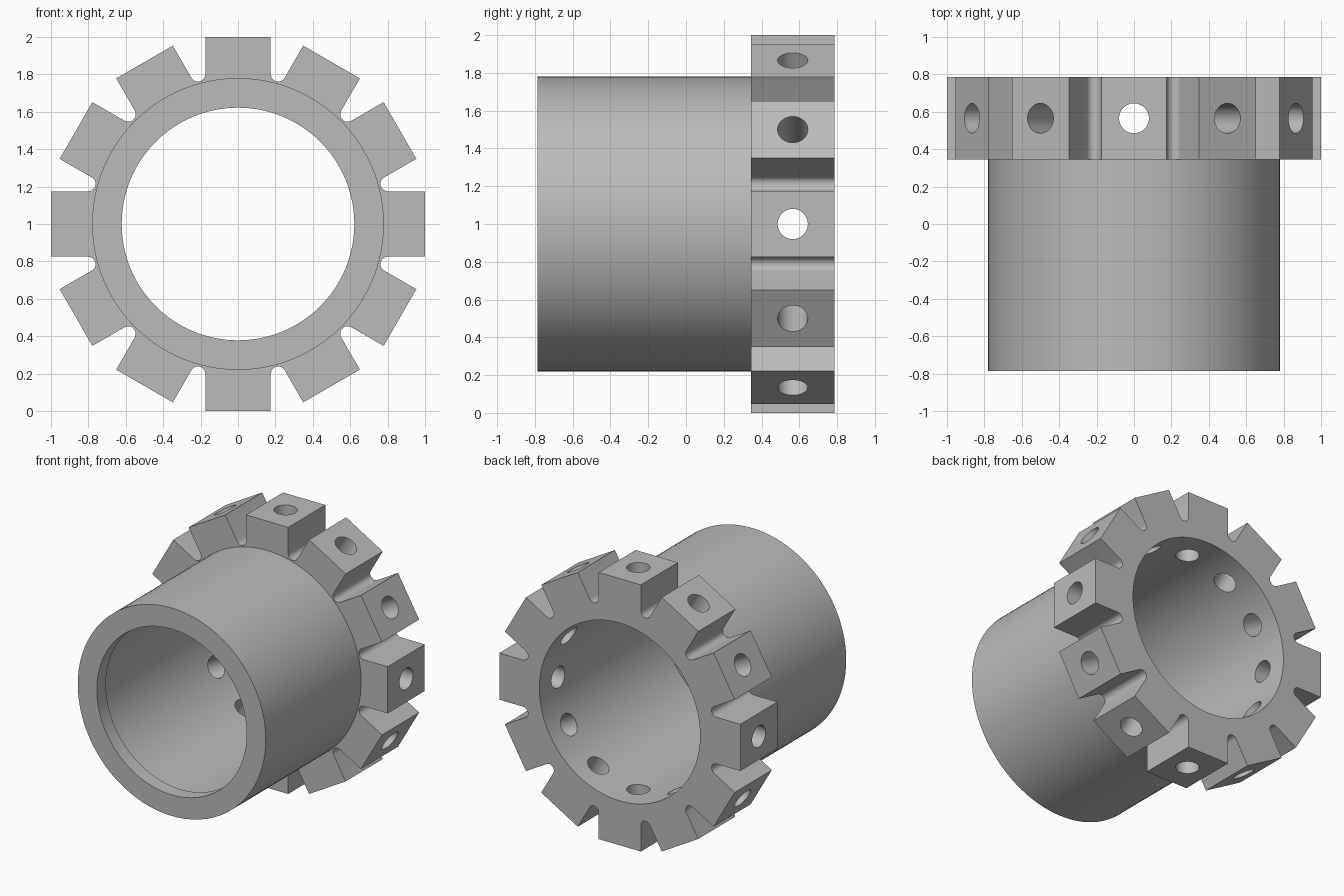
import bpy, bmesh
from math import sin, cos, tan, pi, radians
from mathutils import Matrix, Vector

cube = bpy.data.objects.get("Cube")
if cube:
    bpy.data.objects.remove(cube)

CENTRE = Vector((0, 0, 1))
TEETH = 12
BORE, LIP, TUBE = 0.667, 0.622, 0.78
FRONT, SHOULDER, BACK = -0.785, 0.345, 0.785
HALF_TOOTH = 0.175
HOLE = 0.08
SIDES = 96

metal = bpy.data.materials.new("plain grey")
metal.use_nodes = True
grey = (0.5, 0.5, 0.5, 1)
metal.diffuse_color = grey
metal.node_tree.nodes["Principled BSDF"].inputs["Base Color"].default_value = grey


def make_object(name, bm):
    bmesh.ops.recalc_face_normals(bm, faces=bm.faces)
    mesh = bpy.data.meshes.new(name)
    bm.to_mesh(mesh)
    bm.free()
    mesh.materials.append(metal)
    obj = bpy.data.objects.new(name, mesh)
    obj.location = CENTRE
    bpy.context.collection.objects.link(obj)
    return obj


def activate(obj):
    bpy.ops.object.select_all(action='DESELECT')
    obj.select_set(True)
    bpy.context.view_layer.objects.active = obj


def ring_edges(bm, points, y):
    verts = [bm.verts.new((x, y, z)) for x, z in points]
    return [bm.edges.new((a, b)) for a, b in zip(verts, verts[1:] + verts[:1])]


def polar(r, a):
    return Vector((r * sin(a), r * cos(a)))


# Tube: lathed wall with a narrower lip at the front, open where it meets the flange
bm = bmesh.new()
profile = [(BORE, SHOULDER), (BORE, FRONT + 0.107), (LIP, FRONT + 0.107),
           (LIP, FRONT), (TUBE, FRONT), (TUBE, SHOULDER)]
verts = [bm.verts.new((r, y, 0)) for r, y in profile]
edges = [bm.edges.new(pair) for pair in zip(verts, verts[1:])]
bmesh.ops.spin(bm, geom=verts + edges, cent=(0, 0, 0), axis=(0, 1, 0),
               angle=2 * pi, steps=SIDES, use_merge=True)
bmesh.ops.remove_doubles(bm, verts=bm.verts, dist=1e-5)
tube = make_object("tube", bm)

# Toothed flange: flat-topped teeth with rounded slot bottoms between them
half_pitch = pi / TEETH
apex = HALF_TOOTH / sin(half_pitch)
slot_centre = (0.79 - apex * sin(half_pitch)) / (1 - sin(half_pitch))
slot_radius = slot_centre - 0.79
outline = []
for i in range(TEETH):
    mid = 2 * half_pitch * i
    out, side = polar(1, mid), polar(1, mid + pi / 2)
    outline += [out - side * HALF_TOOTH, out + side * HALF_TOOTH]
    slot = mid + half_pitch
    middle = polar(slot_centre, slot)
    sweep = pi / 2 - half_pitch
    for k in range(13):
        a = sweep * (k / 6 - 1)
        outline.append(middle + slot_radius * polar(1, slot + pi - a))

bm = bmesh.new()
edges = ring_edges(bm, outline, SHOULDER)
edges += ring_edges(bm, [polar(BORE, 2 * pi * i / SIDES) for i in range(SIDES)], SHOULDER)
bmesh.ops.triangle_fill(bm, edges=edges, use_beauty=True)
extruded = bmesh.ops.extrude_face_region(bm, geom=bm.faces[:])["geom"]
bmesh.ops.translate(bm, vec=(0, BACK - SHOULDER, 0),
                    verts=[g for g in extruded if isinstance(g, bmesh.types.BMVert)])
flange = make_object("toothed_flange", bm)

# Radial holes: one drilled through each tooth into the bore
bm = bmesh.new()
for i in range(TEETH):
    place = (Matrix.Rotation(2 * half_pitch * i, 4, 'Y')
             @ Matrix.Translation((0, (SHOULDER + BACK) / 2, 0.85)))
    bmesh.ops.create_cone(bm, cap_ends=True, segments=32, radius1=HOLE, radius2=HOLE,
                          depth=0.6, matrix=place)
drill = make_object("hole_cutter", bm)
drill.hide_render = True
cut = flange.modifiers.new("holes", 'BOOLEAN')
cut.operation = 'DIFFERENCE'
cut.solver = 'EXACT'
cut.object = drill
activate(flange)
bpy.ops.object.modifier_apply(modifier=cut.name)
bpy.data.objects.remove(drill)

# Smooth round walls, crisp edges
for obj in (tube, flange):
    activate(obj)
    bpy.ops.object.shade_smooth_by_angle(angle=radians(25))
